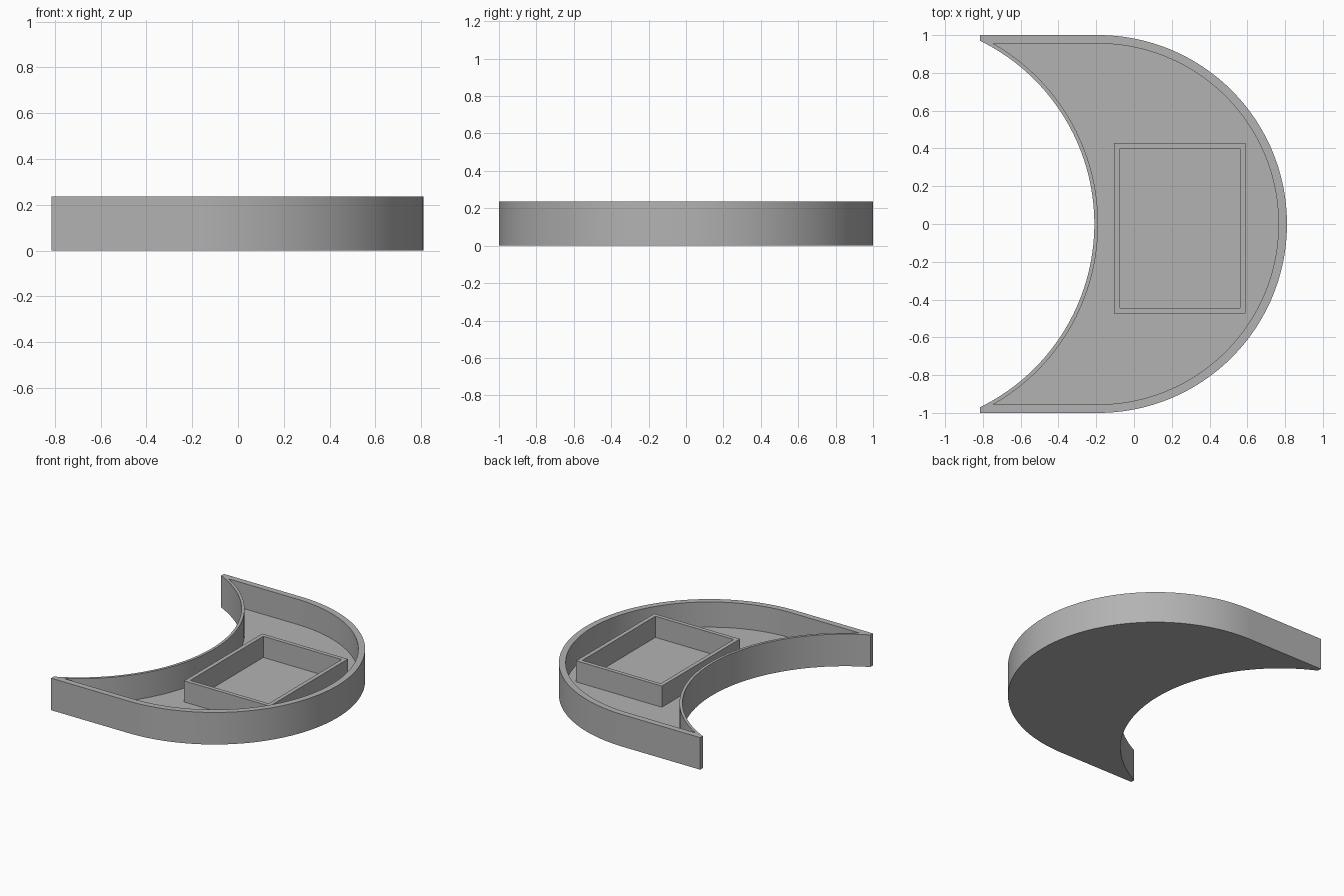
import bpy, bmesh, math

if "Cube" in bpy.data.objects:
    bpy.data.objects.remove(bpy.data.objects["Cube"], do_unlink=True)

HEIGHT, FLOOR, BOX_TOP = 0.235, 0.05, 0.205
ROUND_X = -0.19      # centre of the convex half circle
BITE_X = -1.29       # centre of the concave arc
TIP_X = -0.815

grey = bpy.data.materials.new("plain grey")
grey.use_nodes = True
colour = (0.45, 0.45, 0.45, 1)
grey.diffuse_color = colour
grey.node_tree.nodes["Principled BSDF"].inputs["Base Color"].default_value = colour


def arc(cx, r, start, end, n):
    angles = [start + (end - start) * i / n for i in range(n + 1)]
    return [(cx + r * math.cos(a), r * math.sin(a)) for a in angles]


def crescent(radius, bite, tip_y, tip_x):
    """Anticlockwise outline: convex side, upper tip, concave side, lower tip."""
    a = math.asin(tip_y / bite)
    return (arc(ROUND_X, radius, -math.pi / 2, math.pi / 2, 96)
            + [(tip_x, radius)] + arc(BITE_X, bite, a, -a, 64) + [(tip_x, -radius)])


def rectangle(x0, x1, y0, y1):
    return [(x0, y0), (x1, y0), (x1, y1), (x0, y1)]


def tray(name, outer, inner, z_bottom, z_top, z_floor, with_floor):
    """Walls between two matching outlines, optionally closed by a floor slab."""
    bm = bmesh.new()
    loops = [[bm.verts.new((x, y, z)) for x, y in outline]
             for outline, z in ((outer, z_bottom), (outer, z_top),
                                (inner, z_top), (inner, z_floor))]
    n = len(outer)
    for low, high in zip(loops, loops[1:]):
        for i in range(n):
            j = (i + 1) % n
            bm.faces.new((low[i], low[j], high[j], high[i]))
    if with_floor:
        bm.faces.new(loops[0][::-1])
        bm.faces.new(loops[3])
    bmesh.ops.remove_doubles(bm, verts=bm.verts, dist=0.0001)
    mesh = bpy.data.meshes.new(name)
    bm.to_mesh(mesh)
    bm.free()
    mesh.materials.append(grey)
    obj = bpy.data.objects.new(name, mesh)
    bpy.context.collection.objects.link(obj)
    bpy.ops.object.select_all(action='DESELECT')
    obj.select_set(True)
    bpy.context.view_layer.objects.active = obj
    bpy.ops.object.shade_smooth_by_angle(angle=math.radians(25))
    return obj


# Crescent tray with a thicker convex wall and a thin concave wall
outer_bite, inner_bite, inner_radius = 1.08, 1.10, 0.955
outer_tip_y = math.sqrt(outer_bite ** 2 - (TIP_X - BITE_X) ** 2)
inner_tip_x = BITE_X + math.sqrt(inner_bite ** 2 - inner_radius ** 2)
tray("crescent_tray",
     crescent(1.0, outer_bite, outer_tip_y, TIP_X),
     crescent(inner_radius, inner_bite, inner_radius, inner_tip_x),
     0, HEIGHT, FLOOR, True)

# Open rectangular compartment standing on the tray floor
tray("inner_box_walls",
     rectangle(-0.105, 0.59, -0.475, 0.43),
     rectangle(-0.075, 0.56, -0.445, 0.40),
     FLOOR, BOX_TOP, FLOOR, False)
